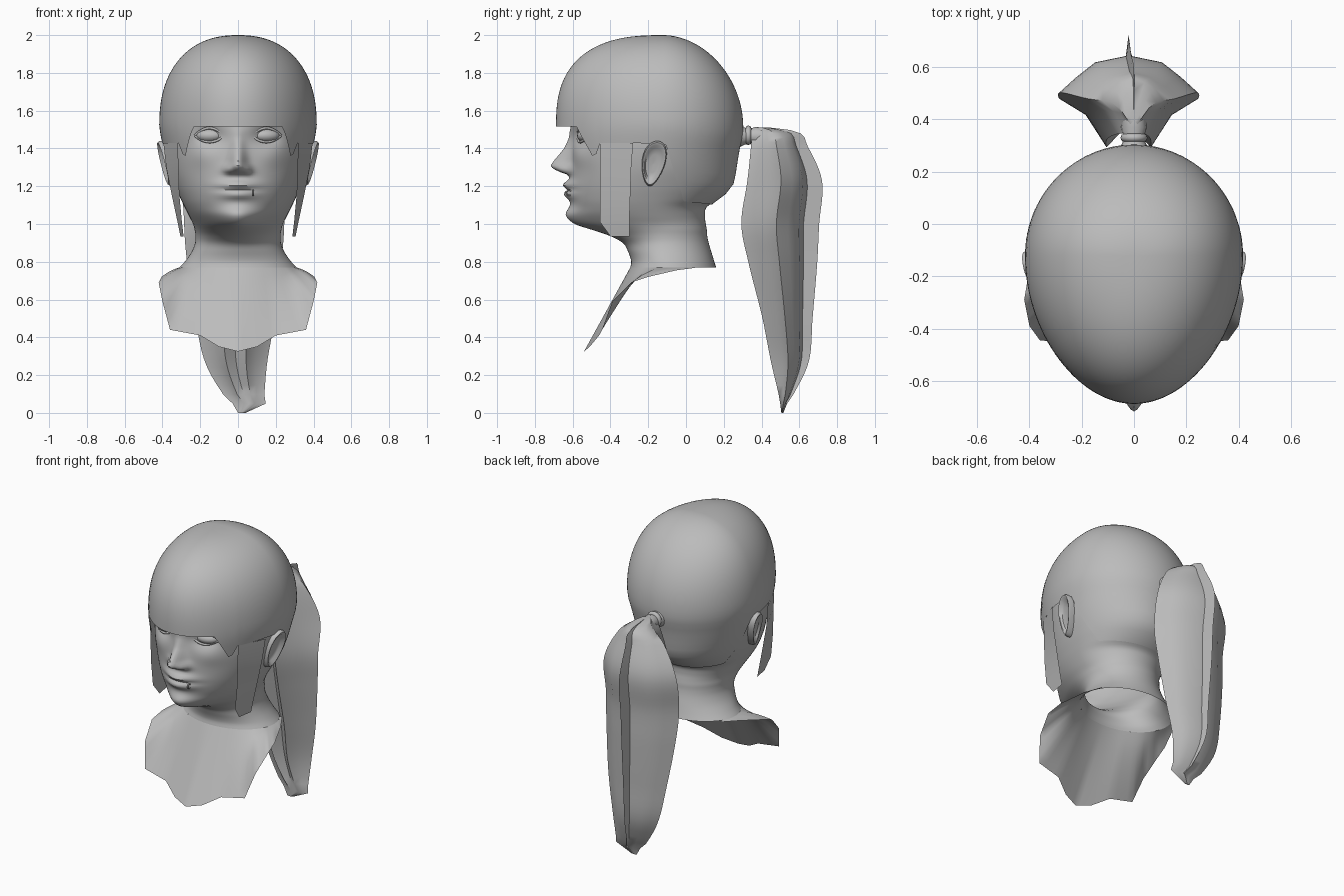
import bpy, bmesh, math
from mathutils import Vector

if "Cube" in bpy.data.objects:
    bpy.data.objects.remove(bpy.data.objects["Cube"])

clay = bpy.data.materials.new("clay_grey")
clay.use_nodes = True
GREY = (0.5, 0.5, 0.5, 1)
clay.diffuse_color = GREY
clay.node_tree.nodes["Principled BSDF"].inputs["Base Color"].default_value = GREY


# ---------- helpers ----------
def table(rows, t, smooth=True):
    """Interpolate rows of (key, values...) at key t."""
    rows = sorted(rows)
    t = min(max(t, rows[0][0]), rows[-1][0])
    i = next(k for k in range(len(rows) - 1) if t <= rows[k + 1][0])
    a, b = rows[i], rows[i + 1]
    h = b[0] - a[0]
    u = (t - a[0]) / h
    if not smooth:
        return [p + (q - p) * u for p, q in zip(a[1:], b[1:])]
    p0, p3 = rows[max(i - 1, 0)], rows[min(i + 2, len(rows) - 1)]
    out = []
    for k in range(1, len(a)):
        m1 = (b[k] - p0[k]) / (b[0] - p0[0]) * h
        m2 = (p3[k] - a[k]) / (p3[0] - a[0]) * h
        d = b[k] - a[k]
        out.append(a[k] + u * (m1 + u * (3 * d - 2 * m1 - m2 + u * (m1 + m2 - 2 * d))))
    return out


def finish(ob, angle=50):
    ob.data.materials.clear()
    ob.data.materials.append(clay)
    bpy.ops.object.select_all(action="DESELECT")
    ob.select_set(True)
    bpy.context.view_layer.objects.active = ob
    if ob.type == "MESH":
        bpy.ops.object.shade_smooth_by_angle(angle=math.radians(angle))
    return ob


def skin(name, rows, closed=True, caps=False, angle=50):
    """Skin a list of equally long point rows with quads."""
    bm = bmesh.new()
    vs = [[bm.verts.new(p) for p in r] for r in rows]
    n = len(rows[0])
    for r, s in zip(vs, vs[1:]):
        for i in range(n if closed else n - 1):
            j = (i + 1) % n
            bm.faces.new((r[i], r[j], s[j], s[i]))
    if caps:
        bm.faces.new(vs[0])
        bm.faces.new(vs[-1])
    bmesh.ops.remove_doubles(bm, verts=bm.verts, dist=1e-5)
    bmesh.ops.recalc_face_normals(bm, faces=bm.faces)
    me = bpy.data.meshes.new(name)
    bm.to_mesh(me)
    bm.free()
    ob = bpy.data.objects.new(name, me)
    bpy.context.collection.objects.link(ob)
    return finish(ob, angle)


def tube(name, pts, radius):
    cu = bpy.data.curves.new(name, "CURVE")
    cu.dimensions = "3D"
    cu.bevel_depth, cu.bevel_resolution, cu.use_fill_caps = radius, 2, True
    sp = cu.splines.new("POLY")
    sp.points.add(len(pts) - 1)
    for q, p in zip(sp.points, pts):
        q.co = (*p, 1)
    sp.use_smooth = True
    ob = bpy.data.objects.new(name, cu)
    bpy.context.collection.objects.link(ob)
    return finish(ob)


def oval(a, w, yc, yf, yb, taper=0.0):
    """Egg-shaped section; a = 0 is the front, which the taper narrows."""
    c = math.cos(a)
    x = w * math.sin(a) * (1 - taper * max(c, 0) ** 2)
    return x, yc - c * (yc - yf if c > 0 else yb - yc)


def bump(v, centre, width):
    return math.exp(-((v - centre) / width) ** 2)


# ---------- head and neck: z, half width, centre y, front y, back y ----------
HEAD = [(1.65, .36, -.15, -.60, .22), (1.5, .385, -.14, -.61, .275),
        (1.42, .388, -.135, -.605, .275), (1.3, .366, -.15, -.61, .262),
        (1.2, .332, -.17, -.615, .24), (1.13, .302, -.18, -.61, .172),
        (1.09, .283, -.18, -.605, .11), (1.04, .258, -.17, -.605, .1),
        (1.0, .238, -.15, -.58, .105), (.97, .23, -.13, -.5, .11),
        (.94, .225, -.12, -.41, .112), (.9, .227, -.11, -.335, .12),
        (.85, .247, -.1, -.305, .135), (.8, .282, -.08, -.29, .15),
        (.77, .31, -.07, -.295, .16)]
NOSE = [(1.52, 0, .03), (1.46, .012, .032), (1.4, .04, .036), (1.33, .095, .042),
        (1.305, .11, .05), (1.28, .07, .056), (1.26, .01, .054), (1.24, 0, .04)]


def face_relief(x, z):
    """Forward push of the nose, lips, chin, brow and eye sockets."""
    height, width = table(NOSE, z, False)
    d = height * bump(x, 0, width)
    d += .022 * bump(abs(x), .05, .022) * bump(z, 1.285, .022)
    mouth = bump(x, 0, .095)
    d += mouth * (.036 * bump(z, 1.207, .024) + .033 * bump(z, 1.156, .026)
                  - .012 * bump(z, 1.184, .008))
    d += .03 * bump(x, 0, .09) * bump(z, 1.05, .045)
    d -= .035 * bump(abs(x), .15, .075) * bump(z, 1.465, .05)
    d += .012 * bump(abs(x), .19, .08) * bump(z, 1.36, .06)
    return d


rows = []
for k in range(76):
    z = 1.65 - .88 * k / 75
    row = []
    for i in range(96):
        t = math.tau * i / 96
        a = t - .5 * math.sin(t)
        x, y = oval(a, *table(HEAD, z), .4 * bump(z, .985, .07))
        if math.cos(a) > .2 and z > .97:
            y -= face_relief(x, z)
        row.append((x, y, z))
    rows.append(row)
skin("head", rows)

# ---------- chest sheet, open behind ----------
CHEST = [(0, 0, -.54, .325), (1, .1, -.51, .35), (2, .2, -.46, .41), (3, .36, -.445, .44),
         (4, .40, -.39, .59), (5, .42, -.29, .69), (6, .405, -.2, .72),
         (7, .345, -.05, .755), (8, .285, .05, .768)]
rows = []
for k in range(9):
    u = k / 8
    row = []
    for i in range(-32, 33):
        s = abs(i) / 4
        x, y = oval(math.radians(s * 14.5), *HEAD[-1][1:])
        p = Vector((x, y, .77)).lerp(Vector(table(CHEST, s, False)), u)
        p.z += .01 * math.sin(math.pi * u) * bump(s, 5, 1.5)
        p.x *= 1 if i >= 0 else -1
        row.append(p)
    rows.append(row)
skin("chest", rows, closed=False)

# ---------- hair cap: shell over the skull with a cut fringe ----------
CAP = [(1.52, .417, -.12, -.688, .303), (1.47, .41, -.122, -.688, .303),
       (1.4, .394, -.13, -.68, .285), (1.3, .37, -.15, -.66, .268),
       (1.2, .336, -.17, -.64, .246), (1.13, .306, -.18, -.63, .177), (1.09, .287, -.18, -.62, .116)]
RIM = [(-.7, 1.515), (-.58, 1.515), (-.49, 1.34), (-.455, 1.43), (-.28, 1.43),
       (-.1, 1.42), (0, 1.22), (.08, 1.12), (.35, 1.1)]


def cap_point(a, z):
    w, yc, yf, yb = table(CAP, z)
    if z > 1.52:
        u = min((z - 1.52) / .48, 1)
        f, g, h = (max(1 - u ** n, 0) ** (1 / n) for n in (2.6, 1.9, 2.3))
        w, yf, yb = w * h, yc + (yf - yc) * f, yc + (yb - yc) * g
    x, y = oval(a, w, yc, yf, yb, .07)
    return x, y, z


rows = [[] for _ in range(33)]
for i in range(120):
    a = math.tau * i / 120
    rim = table(RIM, cap_point(a, 1.5)[1], False)[0]
    for k, row in enumerate(rows):
        u = k / 32
        row.append(cap_point(a, rim + (2 - rim) * (1 - (1 - u) ** 2)))
skin("hair_cap", rows)

# ---------- ponytail: z, centre x, half width, front y, back y ----------
TAIL = [(1.51, 0, .03, .37, .45), (1.49, 0, .07, .35, .59), (1.42, -.01, .16, .345, .64),
        (1.23, -.02, .26, .325, .72), (1.0, -.02, .265, .293, .705), (.8, -.02, .25, .33, .695),
        (.5, -.015, .21, .405, .67), (.27, -.01, .165, .45, .65), (.1, .03, .11, .49, .57),
        (.04, .06, .08, .5, .53), (0, .02, .02, .505, .515)]
HALF = [(0, 1), (.04, .8), (.48, .74), (.75, .6), (1, .45), (.62, .3), (.32, 0), (0, .22)]
section = HALF + [(-u, v) for u, v in HALF[-2:0:-1]]
rows = []
for k in range(41):
    z = 1.51 * (1 - (k / 40) ** 1.3)
    cx, w, yf, yb = table(TAIL, z)
    rows.append([(cx + w * u, yf + (yb - yf) * v, z) for u, v in section])
skin("ponytail", rows, caps=True, angle=60)

# Gathered hair leading into the ponytail, and its tie
rows = []
for y, r in ((.24, .1), (.28, .06), (.31, .045), (.34, .04), (.37, .05), (.42, .04)):
    rows.append([(r * math.cos(math.tau * i / 16), y, 1.465 + r * math.sin(math.tau * i / 16))
                 for i in range(16)])
skin("ponytail_root", rows)
bpy.ops.mesh.primitive_torus_add(major_radius=.036, minor_radius=.016, major_segments=20,
                                 minor_segments=8, location=(0, .33, 1.47),
                                 rotation=(math.pi / 2, 0, 0))
tie = bpy.context.object
tie.name = "hair_tie"
finish(tie)

# ---------- paired parts ----------
LOCK = [((.318, -.455, 1.43), (.395, -.28, 1.43)), ((.316, -.455, 1.33), (.38, -.29, 1.3)),
        ((.31, -.455, 1.15), (.35, -.295, 1.15)), ((.297, -.455, 1.01), (.32, -.30, 1.01)),
        ((.288, -.40, .935), (.305, -.30, .935))]
EAR = [(1, -.05), (1, .02), (.93, .032), (.82, .03), (.68, .014), (.4, .01), (.01, .008)]
for side, s in (("left", 1), ("right", -1)):
    # Side lock in front of the ear
    skin(side + "_side_lock", [[(s * x, y, z) for x, y, z in pair] for pair in LOCK], closed=False)

    # Dished ear, wider and flaring outwards at the top
    rows = []
    for r, out in EAR:
        row = []
        for i in range(28):
            a = math.tau * i / 28
            u, v = r * math.cos(a), r * math.sin(a)
            y = -.172 + .062 * u * (1 + .25 * v) + .02 * v
            row.append((s * (.366 + out + .012 * u + .03 * v), y, 1.32 + .12 * v))
        rows.append(row)
    skin(side + "_ear", rows)

    # Eye with upper and lower lids
    bpy.ops.mesh.primitive_uv_sphere_add(segments=24, ring_count=14, radius=1,
                                         location=(s * .15, -.525, 1.468))
    eye = bpy.context.object
    eye.name = side + "_eye"
    eye.scale = (.072, .05, .038)
    eye.rotation_euler.z = s * .25
    finish(eye)
    for lid, h in (("upper", .04), ("lower", -.034)):
        pts = []
        for i in range(13):
            t = i / 6 - 1
            pts.append((s * (.15 + .078 * t), -.56 + .028 * t + .015 * t * t,
                        1.468 + h * (1 - t * t)))
        tube(f"{side}_{lid}_lid", pts, .007)

# Small ring at the corner of the lower lip
bpy.ops.mesh.primitive_torus_add(major_radius=.014, minor_radius=.004, major_segments=16,
                                 minor_segments=6, location=(.08, -.62, 1.165),
                                 rotation=(0, math.pi / 2, 0))
ring = bpy.context.object
ring.name = "lip_ring"
finish(ring)
